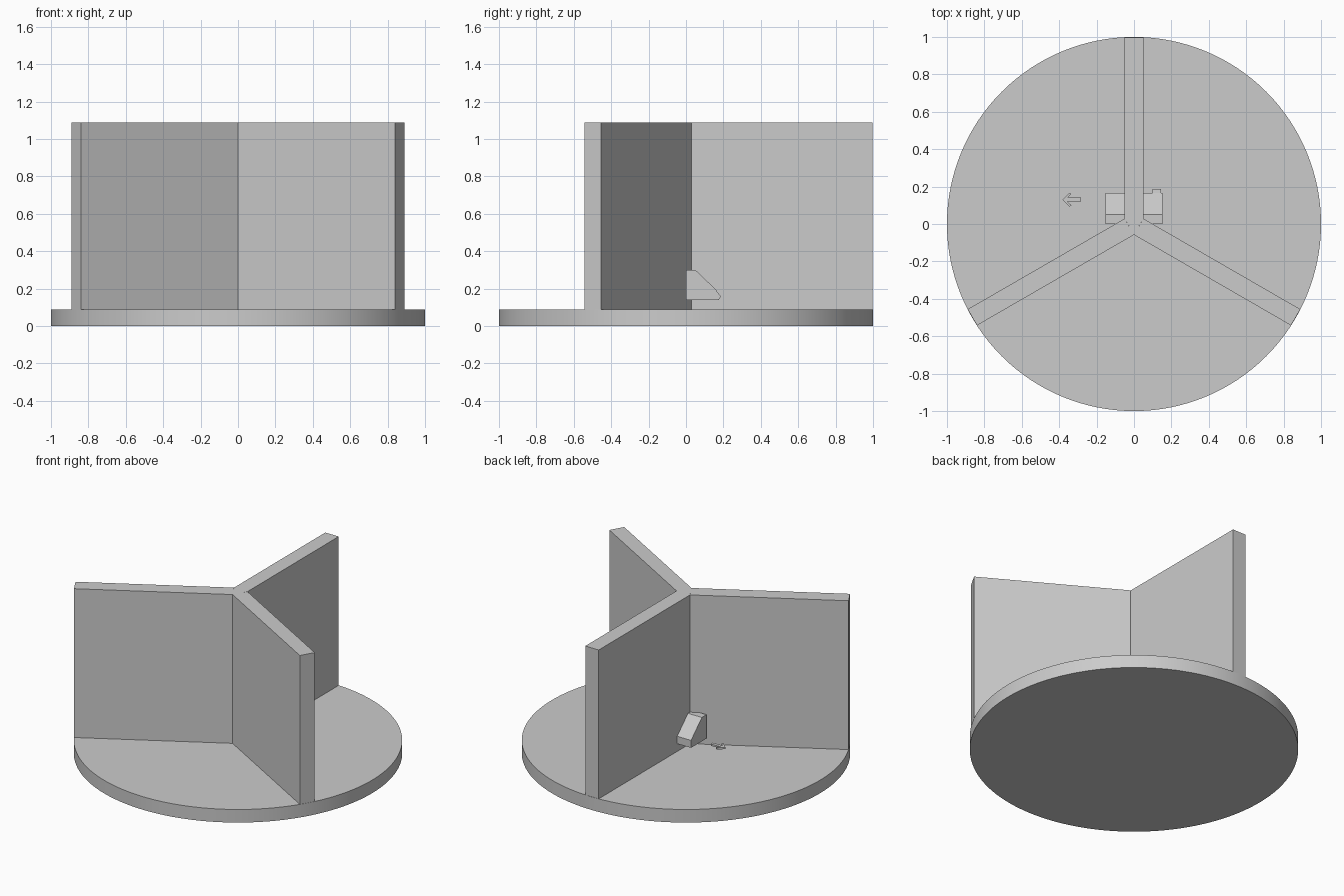
import bpy, bmesh, math
from mathutils import Matrix, Vector

if "Cube" in bpy.data.objects:
    bpy.data.objects.remove(bpy.data.objects["Cube"])

grey = bpy.data.materials.new("plain grey")
grey.diffuse_color = (0.6, 0.6, 0.6, 1)
grey.use_nodes = True
grey.node_tree.nodes["Principled BSDF"].inputs["Base Color"].default_value = grey.diffuse_color


def prism(name, points, depth, matrix=None):
    """Extrude a closed 2D outline along local z by depth."""
    bm = bmesh.new()
    face = bm.faces.new([bm.verts.new((x, y, 0)) for x, y in points])
    top = bmesh.ops.extrude_face_region(bm, geom=[face])["geom"]
    bmesh.ops.translate(bm, vec=(0, 0, depth),
                        verts=[v for v in top if isinstance(v, bmesh.types.BMVert)])
    bmesh.ops.recalc_face_normals(bm, faces=bm.faces)
    if matrix:
        bm.transform(matrix)
    mesh = bpy.data.meshes.new(name)
    bm.to_mesh(mesh)
    bm.free()
    mesh.materials.append(grey)
    obj = bpy.data.objects.new(name, mesh)
    bpy.context.collection.objects.link(obj)
    return obj


def side_profile(name, points, x0, x1):
    """Profile in (y, z), extruded along x from x0 to x1."""
    m = Matrix(((0, 0, 1, x0), (1, 0, 0, 0), (0, 1, 0, 0), (0, 0, 0, 1)))
    return prism(name, points, x1 - x0, m)


BASE, WALL = 0.088, 1.0

# Round base
bpy.ops.mesh.primitive_cylinder_add(vertices=128, radius=1, depth=BASE,
                                    location=(0, 0, BASE / 2))
base = bpy.context.object
base.name = "round_base"
base.data.materials.append(grey)
bpy.ops.object.shade_smooth_by_angle(angle=math.radians(30))

# Three partition walls and the triangular core between them
inner, half = 0.029, 0.05
for i in range(3):
    m = Matrix.Translation((0, 0, BASE)) @ Matrix.Rotation(i * math.tau / 3, 4, 'Z')
    prism(f"partition_wall_{i + 1}",
          [(-half, inner), (half, inner), (half, 0.998), (-half, 0.998)], WALL, m)
prism("wall_core", [(-half, inner), (0, -2 * inner), (half, inner)], WALL,
      Matrix.Translation((0, 0, BASE)))

# Sloped housing passing through the back wall, with its small knob
side_profile("sloped_housing",
             [(0, 0.14), (0.165, 0.14), (0.165, 0.19), (0.05, 0.30), (0, 0.30)],
             -0.153, 0.153)
side_profile("small_knob",
             [(0.16, 0.145), (0.175, 0.14), (0.187, 0.157), (0.165, 0.185)],
             0.10, 0.145)

# Thin floating direction arrow
prism("direction_arrow",
      [(-0.383, 0.13), (-0.345, 0.168), (-0.335, 0.16), (-0.355, 0.141),
       (-0.283, 0.141), (-0.283, 0.119), (-0.355, 0.119), (-0.335, 0.10),
       (-0.345, 0.092)], 0.012, Matrix.Translation((0, 0, 0.18)))
